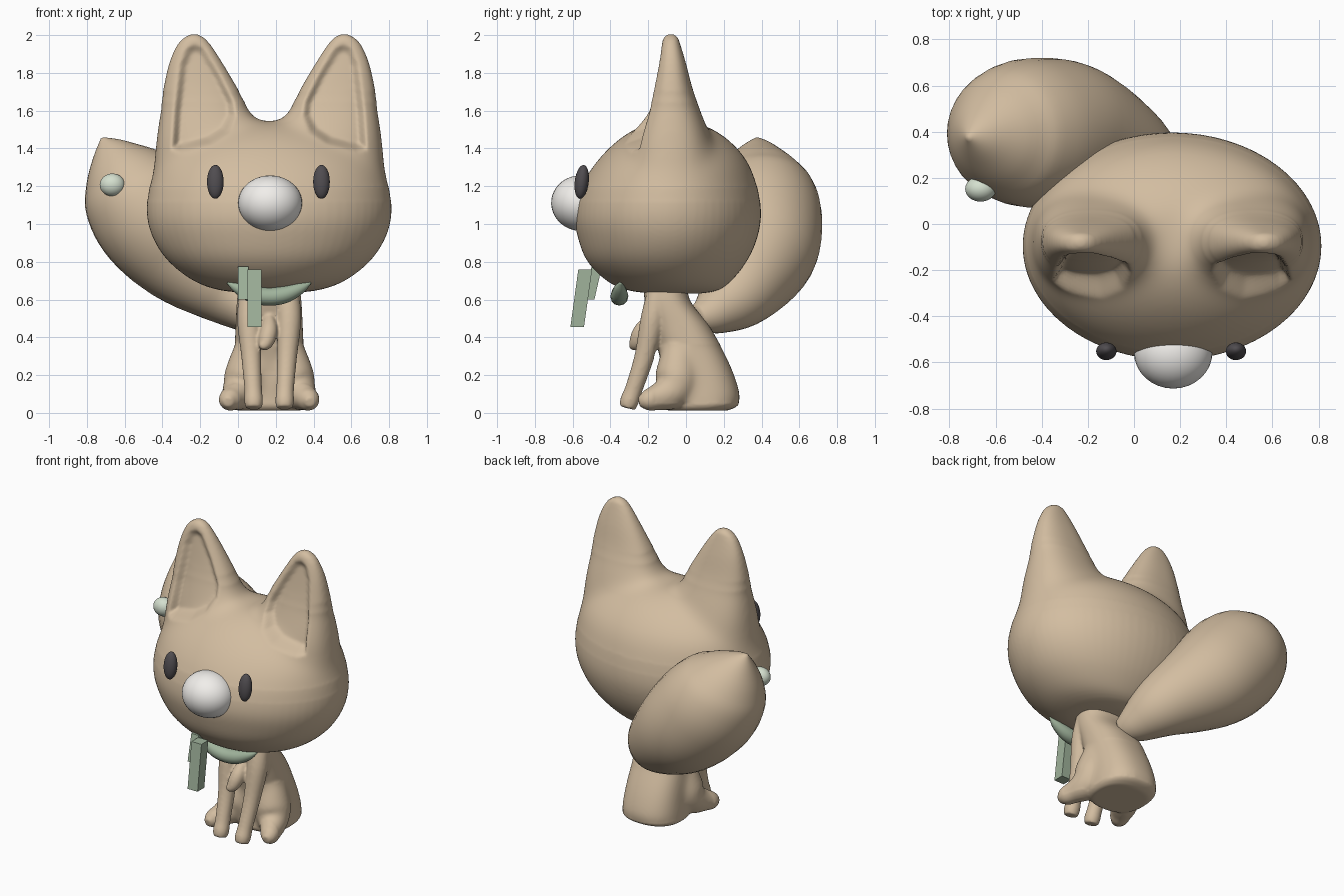
import bpy, bmesh, math
from mathutils import Vector

if "Cube" in bpy.data.objects:
    bpy.data.objects.remove(bpy.data.objects["Cube"])

CX = 0.165  # symmetry plane of head and body


def mat(name, rgb):
    m = bpy.data.materials.new(name)
    m.diffuse_color = (*rgb, 1)
    m.use_nodes = True
    m.node_tree.nodes["Principled BSDF"].inputs["Base Color"].default_value = m.diffuse_color
    return m


FUR = mat("fur", (0.65, 0.51, 0.355))
GREEN = mat("green", (0.35, 0.45, 0.33))
MINT = mat("mint", (0.66, 0.74, 0.62))
WHITE = mat("white", (0.88, 0.86, 0.83))
DARK = mat("dark", (0.08, 0.073, 0.08))


def refine(rows, n):
    """Catmull-Rom interpolation of tuples."""
    out = []
    for i in range(len(rows) - 1):
        a, b, c, d = rows[max(i - 1, 0)], rows[i], rows[i + 1], rows[min(i + 2, len(rows) - 1)]
        for k in range(n):
            t = k / n
            out.append(tuple(0.5 * (2*q + (r-p)*t + (2*p-5*q+4*r-s)*t*t + (3*q-p-3*r+s)*t**3)
                             for p, q, r, s in zip(a, b, c, d)))
    return out + [rows[-1]]


def skin(bm, rings):
    vs = [[bm.verts.new(p) for p in ring] for ring in rings]
    n = len(vs[0])
    for a, b in zip(vs, vs[1:]):
        for i in range(n):
            bm.faces.new((a[i], a[(i+1) % n], b[(i+1) % n], b[i]))
    bm.faces.new(vs[0][::-1])
    bm.faces.new(vs[-1])


def loft(bm, rows, power=2.0, side=1, n=64):
    """Horizontal superellipse rings: rows of (z, x0, x1, y0, y1)."""
    rings = []
    for z, x0, x1, y0, y1 in refine(rows, 6):
        ring = []
        for i in range(n):
            a = 2 * math.pi * i / n
            c, s = math.cos(a), math.sin(a)
            x = (x0+x1)/2 + (x1-x0)/2 * math.copysign(abs(c)**(2/power), c)
            y = (y0+y1)/2 + (y1-y0)/2 * math.copysign(abs(s)**(2/power), s)
            ring.append((CX + side*(x-CX), y, z))
        rings.append(ring)
    skin(bm, rings)


def tube(bm, rows, side=1, ref=(1, 0, 0), n=24, steps=5):
    """Round rings along a path: rows of (x, y, z, radius)."""
    pts = refine(rows, steps)
    rings = []
    for i, p in enumerate(pts):
        c = Vector(p[:3])
        t = (Vector(pts[min(i+1, len(pts)-1)][:3]) - Vector(pts[max(i-1, 0)][:3])).normalized()
        u = t.cross(Vector(ref)).normalized()
        v = t.cross(u)
        r = max(p[3], 0.002)
        ring = [c + r*(math.cos(2*math.pi*k/n)*u + math.sin(2*math.pi*k/n)*v) for k in range(n)]
        rings.append([(CX + side*(q.x-CX), q.y, q.z) for q in ring])
    skin(bm, rings)


def finish(name, bm, material, smooth=True, voxel=0, iterations=0):
    bmesh.ops.recalc_face_normals(bm, faces=bm.faces[:])
    me = bpy.data.meshes.new(name)
    bm.to_mesh(me)
    bm.free()
    ob = bpy.data.objects.new(name, me)
    bpy.context.collection.objects.link(ob)
    if voxel:  # fuse overlapping parts into one soft skin
        r = ob.modifiers.new("fuse", "REMESH")
        r.mode, r.voxel_size = "VOXEL", voxel
        s = ob.modifiers.new("soften", "SMOOTH")
        s.factor, s.iterations = 0.5, iterations
        dg = bpy.context.evaluated_depsgraph_get()
        new = bpy.data.meshes.new_from_object(ob.evaluated_get(dg))
        ob.modifiers.clear()
        ob.data = new
    ob.data.materials.clear()
    ob.data.materials.append(material)
    for p in ob.data.polygons:
        p.use_smooth = smooth
    return ob


def relax(ob, z0, z1, times, y0=-9):
    """Smooth only the band of vertices between two heights, behind y0."""
    bm = bmesh.new()
    bm.from_mesh(ob.data)
    band = [v for v in bm.verts if z0 < v.co.z < z1 and v.co.y > y0]
    for _ in range(times):
        bmesh.ops.smooth_vert(bm, verts=band, factor=0.5, use_axis_x=True, use_axis_y=True, use_axis_z=True)
    bm.to_mesh(ob.data)
    bm.free()


def ball(name, loc, scale, material, tilt=0):
    bpy.ops.mesh.primitive_uv_sphere_add(segments=32, ring_count=20, location=loc, rotation=(tilt, 0, 0))
    ob = bpy.context.object
    ob.name, ob.scale = name, scale
    ob.data.materials.append(material)
    bpy.ops.object.shade_smooth()


# Head with two ears
bm = bmesh.new()
skull = [(.632, .08, -.18, .08), (.65, .26, -.31, .17), (.70, .40, -.42, .24), (.80, .53, -.52, .32),
         (.92, .612, -.57, .375), (1.05, .647, -.59, .397), (1.2, .635, -.557, .378),
         (1.33, .59, -.475, .328), (1.43, .48, -.38, .245), (1.5, .34, -.28, .15), (1.54, .18, -.18, .05)]
loft(bm, [(z, CX-w, CX+w, y0, y1) for z, w, y0, y1 in skull])
ear = [(1.1, -.37, .0, -.22, .08), (1.25, -.44, .08, -.28, .12), (1.4, -.44, .135, -.30, .14),
       (1.55, -.423, .09, -.25, .097), (1.7, -.398, .008, -.195, .04), (1.85, -.365, -.08, -.155, 0),
       (1.95, -.322, -.145, -.13, -.03), (1.99, -.28, -.185, -.115, -.045), (2.007, -.245, -.22, -.09, -.07)]
for s in (1, -1):
    loft(bm, ear, 2.4, s)
head = finish("head", bm, FUR, voxel=0.011, iterations=10)
relax(head, 1.12, 1.70, 50)
relax(head, 1.20, 1.64, 70)

# Hollow of each ear, pressed in from the front
inner = [(-.358, 1.39), (-.345, 1.6), (-.315, 1.85), (-.28, 1.935), (-.23, 1.966), (-.175, 1.94), (-.09, 1.8),
         (-.015, 1.65), (-.007, 1.57), (-.05, 1.48), (-.14, 1.42), (-.3, 1.38)]


def inside_depth(x, z):
    d, hit = 9.0, False
    for (ax, az), (bx, bz) in zip(inner, inner[1:] + inner[:1]):
        ex, ez = bx-ax, bz-az
        t = max(0, min(1, ((x-ax)*ex + (z-az)*ez) / (ex*ex + ez*ez)))
        d = min(d, math.hypot(x-ax-t*ex, z-az-t*ez))
        if (az > z) != (bz > z) and x < ax + ex*(z-az)/ez:
            hit = not hit
    return d if hit else 0.0


normals = [v.normal.copy() for v in head.data.vertices]
for v, nrm in zip(head.data.vertices, normals):
    if v.co.z > 1.37 and nrm.y < -0.02 and v.co.y < -0.07:
        t = min(1, inside_depth(CX - abs(v.co.x - CX), v.co.z) / 0.05)
        v.co.y += (0.075 - 0.08*(v.co.z - 1.4)) * t*t*(3 - 2*t)
relax(head, 1.36, 1.97, 3)

# Sitting body with legs and chest tuft
bm = bmesh.new()
torso = [(.012, .17, -.10, .22), (.04, .195, -.12, .275), (.1, .195, -.12, .285), (.25, .187, -.13, .235),
         (.45, .178, -.18, .13), (.6, .17, -.22, .02), (.75, .15, -.22, 0)]
loft(bm, [(z, CX-w, CX+w, y0, y1) for z, w, y0, y1 in torso], 2.4)
front_leg = [(.07, -.14, .66, .06), (.06, -.175, .5, .065), (.07, -.22, .3, .053), (.08, -.275, .13, .047),
             (.083, -.30, .062, .05), (.083, -.31, .025, .042)]
hind_leg = [(.075, -.05, .42, .06), (.06, -.04, .30, .10), (.04, -.05, .18, .12), (.01, -.08, .115, .10),
            (-.03, -.16, .08, .068), (-.048, -.21, .066, .055), (-.052, -.25, .058, .025)]
for s in (1, -1):
    tube(bm, front_leg, s)
    tube(bm, hind_leg, s)
tube(bm, [(.165, -.18, .52, .02), (.165, -.23, .44, .045), (.145, -.265, .37, .04), (.12, -.295, .35, .015)])
body = finish("body", bm, FUR, voxel=0.009, iterations=8)
relax(body, .05, .36, 40, -.17)

# Bushy tail
bm = bmesh.new()
tube(bm, [(.15, .06, .5, .07), (.10, .15, .54, .13), (-.01, .285, .65, .21), (-.255, .39, .85, .30),
          (-.435, .395, 1.03, .325), (-.555, .39, 1.18, .29), (-.625, .385, 1.29, .21),
          (-.685, .38, 1.395, .095), (-.72, .375, 1.455, .008)], n=32)
finish("tail", bm, FUR)

# Nose and eyes
ball("nose", (.17, -.557, 1.11), (.17, .157, .147), WHITE, -0.1)
for side, x in (("left", -.12), ("right", .442)):
    ball("eye_" + side, (x, -.552, 1.223), (.044, .037, .09), DARK, -0.12)

# Scarf crescent and its two hanging ends
bm = bmesh.new()
half = [(-.055, -.345, .69, .006), (0, -.35, .66, .03), (.08, -.352, .627, .045)]
tube(bm, half + [(CX, -.353, .615, .047)] + [(2*CX-x, y, z, r) for x, y, z, r in half[::-1]], ref=(0, 1, 0), n=12)
finish("scarf", bm, GREEN)


def strip(name, x0, x1, bottom, top):
    """Slanted bar between two (z, y0, y1) ends."""
    bm = bmesh.new()
    skin(bm, [[(x0, a, z), (x1, a, z), (x1, b, z), (x0, b, z)] for z, a, b in (bottom, top)])
    finish(name, bm, GREEN, smooth=False)


strip("scarf_end_long", .05, .125, (.455, -.612, -.54), (.76, -.57, -.497))
strip("scarf_end_short", .0, .055, (.6, -.54, -.485), (.775, -.50, -.445))

# Bauble beside the tail
ball("bauble", (-.665, .152, 1.207), (.067, .055, .06), MINT)
